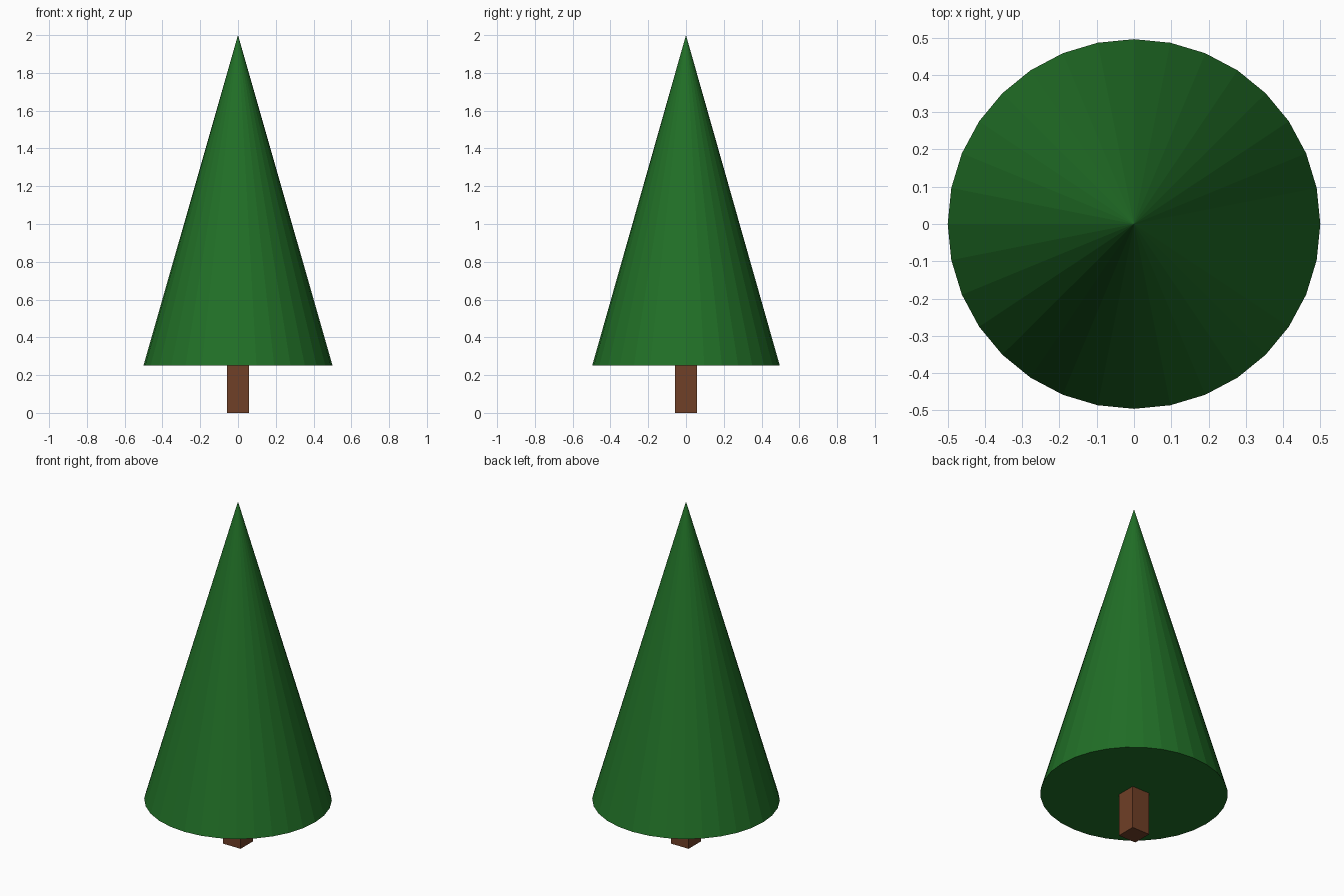
import bpy

if "Cube" in bpy.data.objects:
    bpy.data.objects.remove(bpy.data.objects["Cube"])

TRUNK_HALF = 0.057
CONE_BASE = 0.252
TOP = 2.0


def paint(obj, name, colour):
    mat = bpy.data.materials.new(name)
    mat.diffuse_color = colour
    mat.use_nodes = True
    mat.node_tree.nodes["Principled BSDF"].inputs["Base Color"].default_value = mat.diffuse_color
    obj.data.materials.append(mat)


# Foliage: flat-shaded 32-sided cone, very slightly narrower in depth
height = TOP - CONE_BASE
bpy.ops.mesh.primitive_cone_add(vertices=32, radius1=0.5, radius2=0, depth=height,
                                location=(0, 0, CONE_BASE + height / 2))
foliage = bpy.context.object
foliage.name = "foliage"
foliage.scale = (1, 0.992, 1)
paint(foliage, "green", (0.015, 0.16, 0.02, 1))

# Trunk: square post meeting the underside of the foliage
trunk_height = CONE_BASE + 0.005
bpy.ops.mesh.primitive_cube_add(size=1, location=(0, 0, trunk_height / 2))
trunk = bpy.context.object
trunk.name = "trunk"
trunk.scale = (TRUNK_HALF * 2, TRUNK_HALF * 2, trunk_height)
paint(trunk, "bark", (0.16, 0.05, 0.02, 1))
